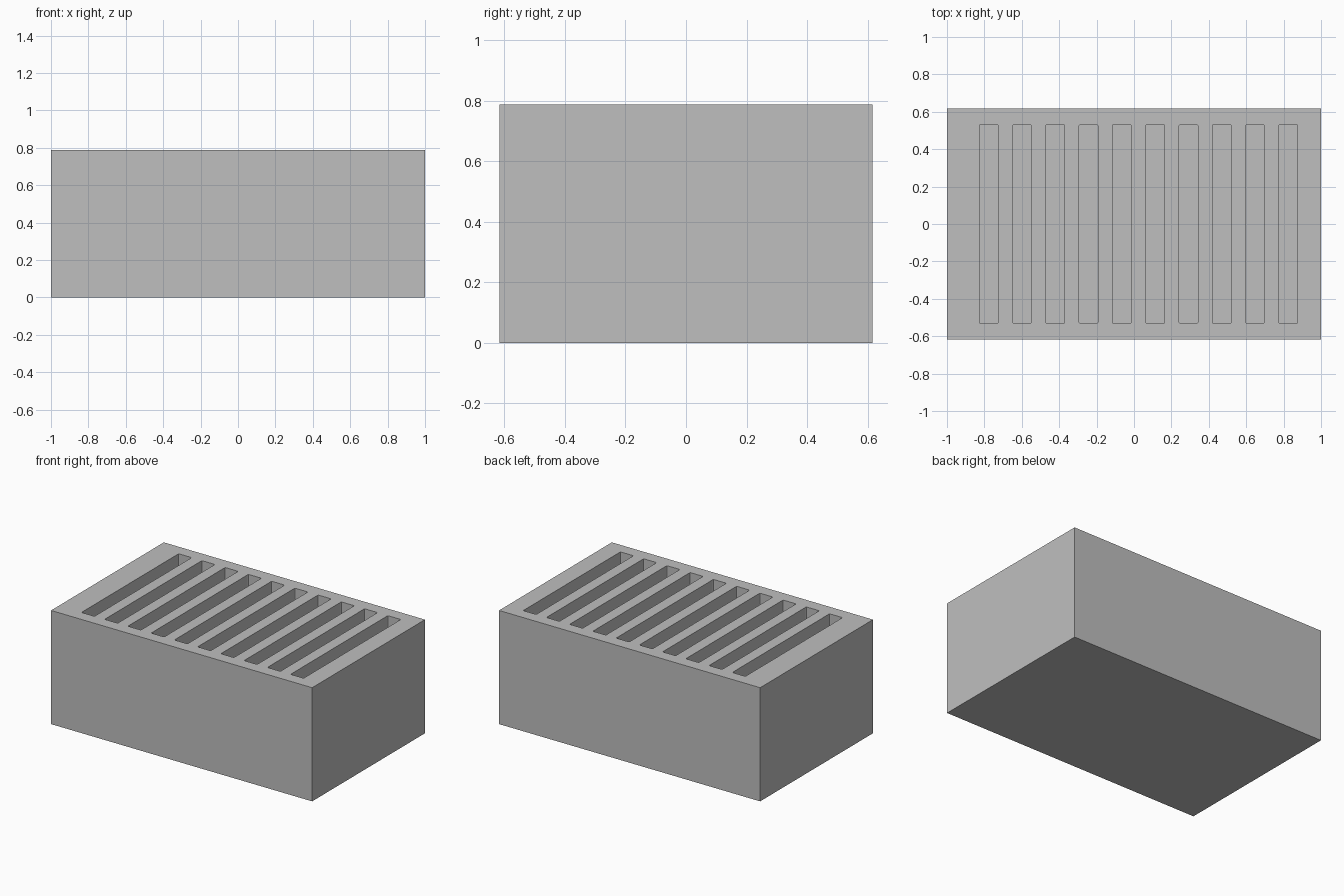
import bpy
import bmesh

cube = bpy.data.objects.get("Cube")
if cube:
    bpy.data.objects.remove(cube, do_unlink=True)

LENGTH, WIDTH, HEIGHT = 2.0, 1.234, 0.787
SLOT_W, SLOT_L, FLOOR = 0.1, 1.064, 0.09
SLOTS, FIRST_X, PITCH = 10, -0.777, 0.178

grey = bpy.data.materials.new("light grey")
grey.use_nodes = True
colour = (0.52, 0.52, 0.52, 1)
grey.diffuse_color = colour
grey.node_tree.nodes["Principled BSDF"].inputs["Base Color"].default_value = colour


def add_box(bm, centre, size):
    """Add a box to bm and return its vertical edges."""
    verts = bmesh.ops.create_cube(bm, size=1)["verts"]
    bmesh.ops.scale(bm, vec=size, verts=verts)
    bmesh.ops.translate(bm, vec=centre, verts=verts)
    edges = {e for v in verts for e in v.link_edges}
    return [e for e in edges if abs(e.verts[0].co.z - e.verts[1].co.z) > 0.01]


def make_object(name, bm):
    mesh = bpy.data.meshes.new(name)
    bm.to_mesh(mesh)
    bm.free()
    mesh.materials.append(grey)
    obj = bpy.data.objects.new(name, mesh)
    bpy.context.collection.objects.link(obj)
    return obj


# Solid block
bm = bmesh.new()
add_box(bm, (0, 0, HEIGHT / 2), (LENGTH, WIDTH, HEIGHT))
block = make_object("slotted_block", bm)

# Row of slot cutters with slightly eased corners
bm = bmesh.new()
corners = []
for i in range(SLOTS):
    corners += add_box(bm, (FIRST_X + i * PITCH, 0, FLOOR + HEIGHT / 2),
                       (SLOT_W, SLOT_L, HEIGHT))
bmesh.ops.bevel(bm, geom=corners, offset=0.007, segments=2, profile=0.5,
                affect='EDGES')
cutter = make_object("slot_cutter", bm)
cutter.hide_render = True
cutter.hide_set(True)
cutter.display_type = 'WIRE'

# Cut the slots, then drop the helper
cut = block.modifiers.new("slots", 'BOOLEAN')
cut.operation = 'DIFFERENCE'
cut.solver = 'EXACT'
cut.object = cutter
bpy.context.view_layer.objects.active = block
block.select_set(True)
bpy.ops.object.modifier_apply(modifier=cut.name)
bpy.data.objects.remove(cutter, do_unlink=True)
